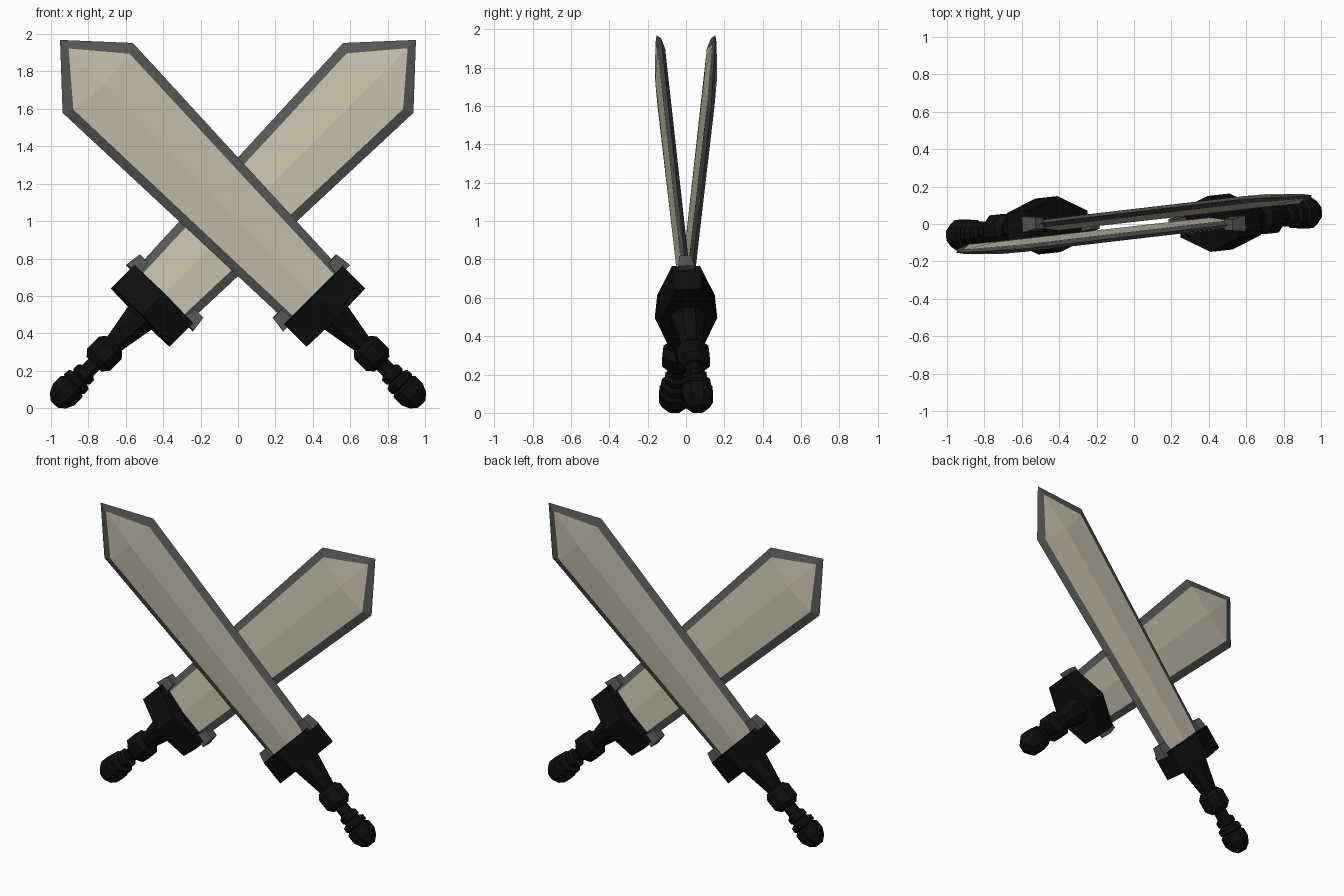
import bpy, bmesh, math
from mathutils import Matrix, Vector

cube = bpy.data.objects.get("Cube")
if cube:
    bpy.data.objects.remove(cube, do_unlink=True)


def material(name, rgb):
    m = bpy.data.materials.new(name)
    m.use_nodes = True
    color = (*rgb, 1)
    m.diffuse_color = color
    m.node_tree.nodes["Principled BSDF"].inputs["Base Color"].default_value = color
    return m


CREAM = material("pale steel", (0.58, 0.54, 0.42))
GREY = material("dark grey edge", (0.095, 0.095, 0.09))
BLACK = material("black hilt", (0.004, 0.004, 0.004))


def finish(bm, name, frame, mats):
    bmesh.ops.recalc_face_normals(bm, faces=bm.faces)
    mesh = bpy.data.meshes.new(name)
    bm.to_mesh(mesh)
    bm.free()
    for m in mats:
        mesh.materials.append(m)
    obj = bpy.data.objects.new(name, mesh)
    obj.matrix_world = frame
    bpy.context.collection.objects.link(obj)


def blade(name, frame):
    # Outline walks from the right base, over the tip, to the left base
    bm = bmesh.new()

    def path(base, shoulder, tip):
        return [base, shoulder, (0, tip), (-shoulder[0], shoulder[1]), (-base[0], base[1])]

    outer = [bm.verts.new((x, 0, z)) for x, z in path((0.20, 0.12), (0.265, 1.787), 2.074)]
    inner_path = path((0.155, 0.12), (0.212, 1.76), 2.01)
    for side in (-1, 1):
        inner = [bm.verts.new((x, side * (0.012 if x == 0 else 0.02), z)) for x, z in inner_path]
        low = bm.verts.new((0, side * 0.034, 0.12))
        peak = bm.verts.new((0, side * 0.034, 1.74))
        # Dark bevel around the edge
        for i in range(4):
            bm.faces.new((outer[i], outer[i + 1], inner[i + 1], inner[i])).material_index = 1
        # Pale faces sloping away from the central ridge
        bm.faces.new((low, inner[0], inner[1], peak))
        bm.faces.new((peak, inner[1], inner[2]))
        bm.faces.new((peak, inner[2], inner[3]))
        bm.faces.new((peak, inner[3], inner[4], low))
    finish(bm, name, frame, (CREAM, GREY))


def guard(name, frame):
    # Six-sided block, thickest in the middle
    bm = bmesh.new()
    section = [(-0.221, -0.072), (0, -0.15), (0.221, -0.072),
               (0.221, 0.072), (0, 0.15), (-0.221, 0.072)]
    rings = [[bm.verts.new((x, y, z)) for x, y in section] for z in (-0.02, 0.148)]
    for ring in rings:
        bm.faces.new(ring)
    for i in range(6):
        j = (i + 1) % 6
        bm.faces.new((rings[0][i], rings[0][j], rings[1][j], rings[1][i]))
    finish(bm, name, frame, (BLACK,))


def turned(name, frame, profile, sides=8):
    # Faceted lathe shape from (height, radius) pairs
    bm = bmesh.new()
    rings = []
    for z, r in profile:
        angles = [(i + 0.5) * math.tau / sides for i in range(sides)]
        rings.append([bm.verts.new((r * math.cos(a), r * math.sin(a), z)) for a in angles])
    for a, b in zip(rings, rings[1:]):
        for i in range(sides):
            j = (i + 1) % sides
            bm.faces.new((a[i], a[j], b[j], b[i]))
    bm.faces.new(rings[0])
    bm.faces.new(rings[-1])
    finish(bm, name, frame, (BLACK,))


def stud(name, frame, side):
    # Small block tapering away from the guard
    bm = bmesh.new()
    bmesh.ops.create_cube(bm, size=1)
    for v in bm.verts:
        k = 0.72 if v.co.z > 0 else 1
        v.co = Vector((side * 0.208 + v.co.x * 0.088 * k, v.co.y * 0.085 * k, 0.168 + v.co.z * 0.088))
    finish(bm, name, frame, (GREY,))


def sword(prefix, frame):
    blade(prefix + "_blade", frame)
    guard(prefix + "_guard", frame)
    for label, side in (("left", -1), ("right", 1)):
        stud(f"{prefix}_{label}_stud", frame, side)
    turned(prefix + "_grip", frame, [(0, 0.1), (-0.25, 0.052)])
    turned(prefix + "_collar", frame,
           [(-0.225, 0.065), (-0.255, 0.092), (-0.34, 0.092), (-0.375, 0.06)])
    turned(prefix + "_neck", frame,
           [(-0.36, 0.045), (-0.425, 0.045), (-0.44, 0.065), (-0.47, 0.065), (-0.485, 0.05)])
    turned(prefix + "_pommel", frame,
           [(-0.48, 0.05), (-0.495, 0.08), (-0.525, 0.082), (-0.535, 0.07), (-0.55, 0.088),
            (-0.605, 0.088), (-0.65, 0.065), (-0.678, 0.03)])


# Leaning frame of the front sword; the back one is turned half way round
across = Vector((0.71, 0, 0.705)).normalized()
along = Vector((-0.705, -0.08, 0.71))
along = (along - across * along.dot(across)).normalized()
depth = along.cross(across)
front = Matrix((across, depth, along)).transposed().to_4x4()
front.translation = across * 0.712 + Vector((0, 0.012, 0))

sword("front", front)
sword("back", Matrix.Rotation(math.pi, 4, "Z") @ front)
